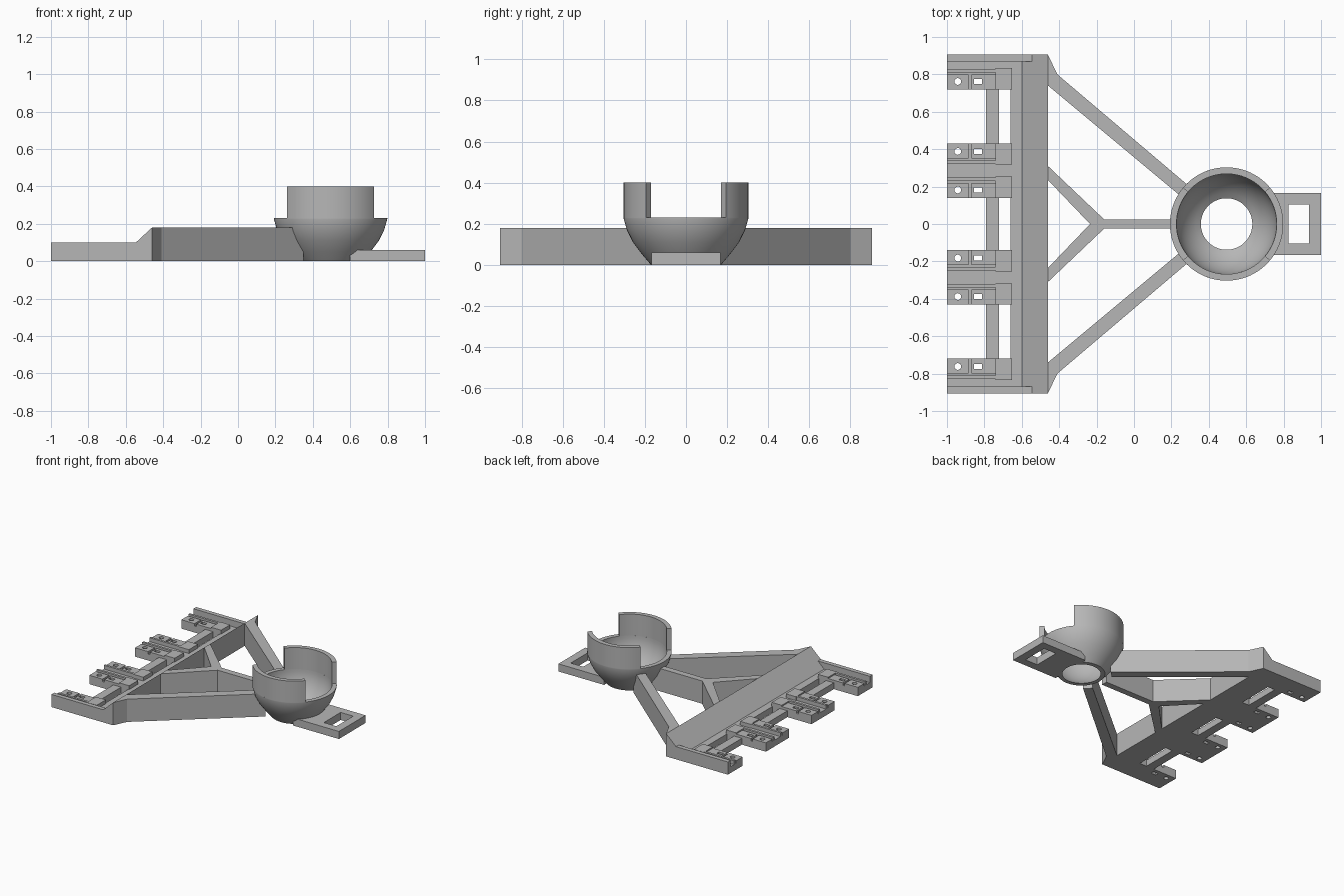
import bpy, bmesh, math
from mathutils import Matrix, Vector

if "Cube" in bpy.data.objects:
    bpy.data.objects.remove(bpy.data.objects["Cube"], do_unlink=True)

grey = bpy.data.materials.new("plain grey")
grey.use_nodes = True
grey.diffuse_color = (0.47, 0.47, 0.47, 1)
grey.node_tree.nodes["Principled BSDF"].inputs["Base Color"].default_value = grey.diffuse_color

CUP_X, CUP_Z, INNER, OUTER, TOP = 0.495, 0.23, 0.268, 0.303, 0.40
ARM_H, FLOOR = 0.18, 0.05


def finish(name, bm):
    bmesh.ops.recalc_face_normals(bm, faces=bm.faces)
    mesh = bpy.data.meshes.new(name)
    bm.to_mesh(mesh)
    bm.free()
    mesh.materials.append(grey)
    ob = bpy.data.objects.new(name, mesh)
    bpy.context.collection.objects.link(ob)
    return ob


def add_box(bm, x, y, z):
    size = Vector((x[1] - x[0], abs(y[1] - y[0]), z[1] - z[0]))
    mid = Vector((sum(x), sum(y), sum(z))) / 2
    bmesh.ops.create_cube(bm, size=1, matrix=Matrix.Translation(mid) @ Matrix.Diagonal(size).to_4x4())


def prism(name, points, move):
    """Extrude a closed outline along a vector."""
    bm = bmesh.new()
    face = bm.faces.new([bm.verts.new(p) for p in points])
    out = bmesh.ops.extrude_face_region(bm, geom=[face], use_keep_orig=True)
    bmesh.ops.translate(bm, vec=move, verts=[v for v in out["geom"] if isinstance(v, bmesh.types.BMVert)])
    return finish(name, bm)


def lathe(name, profile, start, end, steps):
    """Turn a closed (radius, height) outline about the cup axis."""
    bm = bmesh.new()
    full = end - start > 359
    rings = []
    for i in range(steps if full else steps + 1):
        a = math.radians(start + (end - start) * i / steps)
        rings.append([bm.verts.new((CUP_X + r * math.cos(a), r * math.sin(a), z)) for r, z in profile])
    n = len(profile)
    for i in range(steps):
        a, b = rings[i], rings[(i + 1) % len(rings)]
        for j in range(n):
            k = (j + 1) % n
            bm.faces.new((a[j], b[j], b[k], a[k]))
    if not full:
        bm.faces.new(rings[0])
        bm.faces.new(rings[-1])
    return smooth(finish(name, bm))


def activate(ob):
    bpy.ops.object.select_all(action="DESELECT")
    ob.select_set(True)
    bpy.context.view_layer.objects.active = ob


def smooth(ob):
    activate(ob)
    bpy.ops.object.shade_smooth_by_angle(angle=math.radians(25))
    return ob


def cut(ob, cutter):
    mod = ob.modifiers.new("cut", "BOOLEAN")
    mod.operation, mod.solver, mod.object = "DIFFERENCE", "EXACT", cutter
    activate(ob)
    bpy.ops.object.modifier_apply(modifier=mod.name)


# Cup: spherical seat with an open bottom, and two tall side walls
inside = []
for i in range(13):
    z = CUP_Z * (1 - i / 12)
    inside.append((math.sqrt(INNER ** 2 - (CUP_Z - z) ** 2), z))
outside = [(0.17, 0), (0.213, 0.05), (0.258, 0.11), (0.286, 0.165), (OUTER, 0.225), (OUTER, CUP_Z)]
lathe("cup_bowl", inside + outside, 0, 360, 72)
wall = [(INNER, CUP_Z), (OUTER, CUP_Z), (OUTER, TOP), (INNER, TOP)]
for side, start in (("back", 39.7), ("front", 219.7)):
    lathe("cup_wall_" + side, wall, start, start + 100.6, 24)

# Helper ball that keeps the seat clear
bm = bmesh.new()
bmesh.ops.create_uvsphere(bm, u_segments=48, v_segments=24, radius=INNER + 0.008,
                          matrix=Matrix.Translation((CUP_X, 0, CUP_Z)))
ball = finish("seat_cutter", bm)
ball.hide_render = True

# Outer arms running from the crossbar ends to the cup
for side, s in (("back", 1), ("front", -1)):
    outline = [(-0.46, 0.905), (-0.41, 0.80), (0.35, 0.155), (0.30, 0.107), (-0.46, 0.74)]
    arm = prism("outer_arm_" + side, [(x, s * y, 0) for x, y in outline], (0, 0, ARM_H))
    cut(arm, ball)

# Forked centre strut
half = [(-0.235, 0), (-0.46, 0.235), (-0.46, 0.31), (-0.16, 0.025), (0.28, 0.025)]
outline = half + [(x, -y) for x, y in reversed(half[1:])]
strut = prism("centre_strut", [(x, y, 0) for x, y in outline], (0, 0, ARM_H))
cut(strut, ball)

# End tab with its rectangular opening
bm = bmesh.new()
add_box(bm, (0.60, 1.0), (-0.167, 0.167), (0, 0.06))
tab = finish("end_tab", bm)
bm = bmesh.new()
add_box(bm, (0.825, 0.935), (-0.105, 0.105), (-0.1, 0.2))
slot = finish("tab_cutter", bm)
cut(tab, ball)
cut(tab, slot)

# Crossbar with a sloped back
section = [(-0.66, 0), (-0.46, 0), (-0.46, ARM_H), (-0.60, FLOOR), (-0.66, FLOOR)]
prism("crossbar", [(x, -0.905, z) for x, z in section], (0, 1.81, 0))

# Side rails
for side, s in (("back", 1), ("front", -1)):
    bm = bmesh.new()
    add_box(bm, (-1, -0.54), (s * 0.87, s * 0.905), (0, 0.1))
    finish("side_rail_" + side, bm)

# Thin link bars between the clip mounts
for name, y in (("front", (-0.72, -0.43)), ("middle", (-0.14, 0.14)), ("back", (0.43, 0.72))):
    bm = bmesh.new()
    add_box(bm, (-0.79, -0.722), y, (0, FLOOR))
    finish("link_bar_" + name, bm)

# Clip mounts: floor, two pads, a rib and an end block, drilled by a helper
for side, s in (("back", 1), ("front", -1)):
    for name, y in (("end", (0.72, 0.875)), ("inner", (0.14, 0.43))):
        bm = bmesh.new()
        add_box(bm, (-1, -0.66), (s * y[0], s * y[1]), (0, FLOOR))
        floor = finish("mount_floor_%s_%s" % (name, side), bm)
        # each clip: free edge and the direction towards its rib
        clips = [(0.72, 1)] if name == "end" else [(0.43, -1), (0.14, 1)]
        for i, (edge, d) in enumerate(clips):
            def span(a, b):
                return (s * (edge + d * a), s * (edge + d * b))
            parts = {"front_pad": ((-1, -0.885), span(0, 0.08), (FLOOR, 0.07)),
                     "rear_pad": ((-0.868, -0.74), span(0, 0.08), (FLOOR, 0.07)),
                     "rib": ((-1, -0.74), span(0.09, 0.108), (FLOOR, 0.08)),
                     "end_block": ((-0.74, -0.652), span(0, 0.113), (FLOOR, 0.08))}
            drill = bmesh.new()
            yc = s * (edge + d * 0.042)
            bmesh.ops.create_cone(drill, cap_ends=True, segments=24, radius1=0.018, radius2=0.018,
                                  depth=0.4, matrix=Matrix.Translation((-0.942, yc, 0)))
            add_box(drill, (-0.855, -0.812), (yc - 0.013, yc + 0.013), (-0.2, 0.2))
            drill = finish("drill", drill)
            for part, dims in parts.items():
                bm = bmesh.new()
                add_box(bm, *dims)
                ob = finish("clip_%s_%s_%s_%d" % (part, name, side, i + 1), bm)
                if part.endswith("pad"):
                    cut(ob, drill)
            cut(floor, drill)
            bpy.data.objects.remove(drill, do_unlink=True)

for helper in (ball, slot):
    bpy.data.objects.remove(helper, do_unlink=True)
